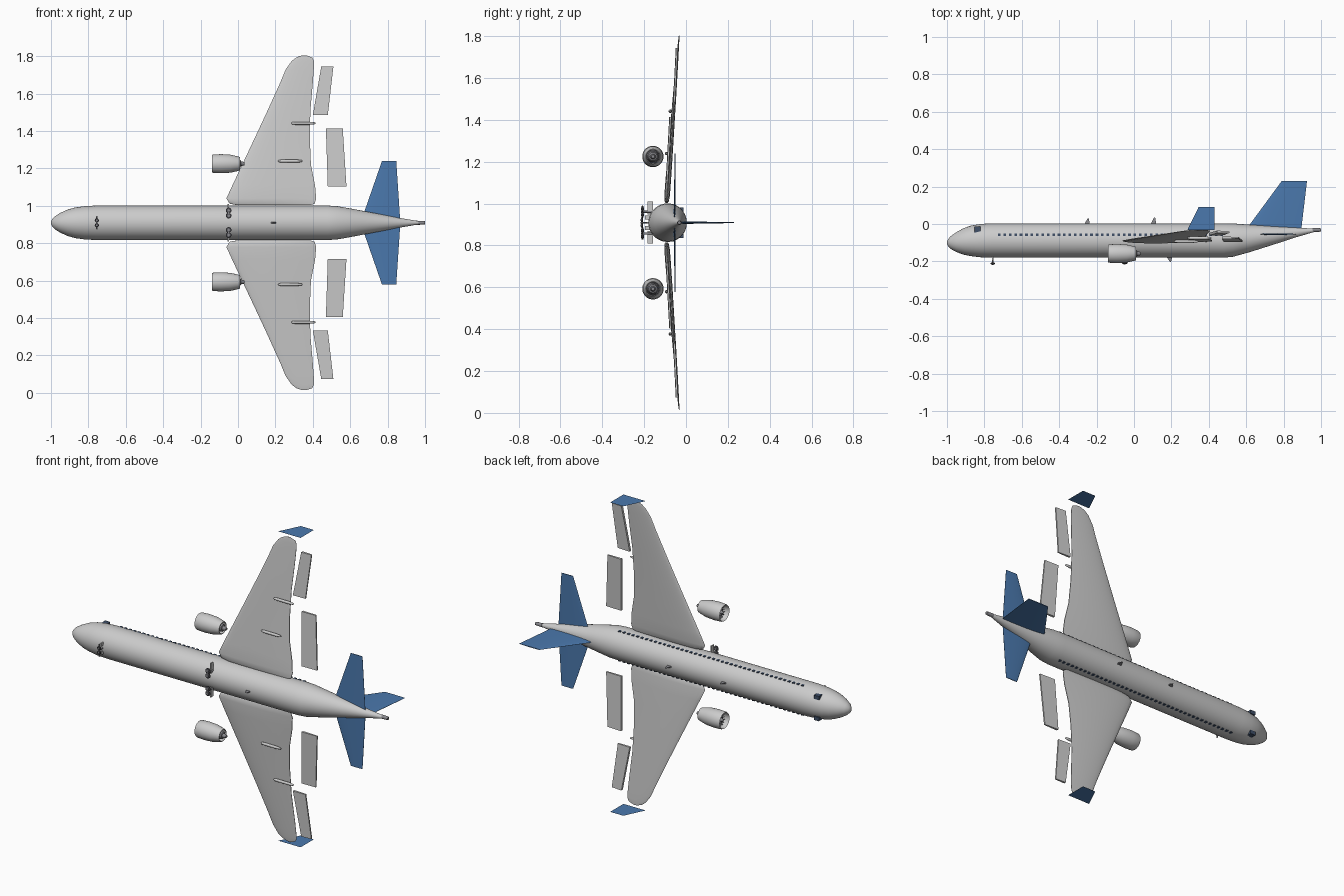
import bpy, bmesh, math
from mathutils import Vector

if "Cube" in bpy.data.objects:
    bpy.data.objects.remove(bpy.data.objects["Cube"])

C = 0.909   # height of the aircraft's centre plane (span runs along z, aircraft-up is +y)

def mat(name, col):
    m = bpy.data.materials.new(name)
    m.diffuse_color = (*col, 1)
    m.use_nodes = True
    m.node_tree.nodes["Principled BSDF"].inputs["Base Color"].default_value = m.diffuse_color
    return m
BLUE = mat("blue_paint", (0.07, 0.19, 0.42))
DARK = mat("dark_rubber", (0.06, 0.06, 0.07))
GLASS = mat("dark_glass", (0.05, 0.08, 0.14))
METAL = mat("grey_metal", (0.25, 0.25, 0.27))

def finish(name, bm, material=None, smooth=True):
    bmesh.ops.recalc_face_normals(bm, faces=bm.faces)
    me = bpy.data.meshes.new(name)
    bm.to_mesh(me)
    bm.free()
    ob = bpy.data.objects.new(name, me)
    bpy.context.collection.objects.link(ob)
    if material:
        me.materials.append(material)
    if smooth:
        bpy.context.view_layer.objects.active = ob
        ob.select_set(True)
        bpy.ops.object.shade_smooth_by_angle(angle=math.radians(35))
        ob.select_set(False)
    return ob

def loft(name, rings, material=None, loop=False, smooth=True):
    """Skin a list of point rings; caps the ends unless the rings form a loop."""
    bm = bmesh.new()
    vs = [[bm.verts.new(p) for p in r] for r in rings]
    n = len(rings[0])
    pairs = list(zip(vs, vs[1:])) + ([(vs[-1], vs[0])] if loop else [])
    for a, b in pairs:
        for i in range(n):
            j = (i + 1) % n
            bm.faces.new((a[i], a[j], b[j], b[i]))
    if not loop:
        bm.faces.new(vs[0])
        bm.faces.new(vs[-1])
    return finish(name, bm, material, smooth)

def ring(x, y, z, r, n=48, axis='x'):
    """Circle of radius r around an axis."""
    out = []
    for i in range(n):
        a = 2 * math.pi * i / n
        c, s = r * math.cos(a), r * math.sin(a)
        out.append((x, y + c, z + s) if axis == 'x' else (x + c, y, z + s))
    return out

def box(name, centre, size, material=None):
    x, y, z = centre
    a, b, c = (v / 2 for v in size)
    quad = lambda zz: [(x - a, y - b, zz), (x + a, y - b, zz), (x + a, y + b, zz), (x - a, y + b, zz)]
    return loft(name, [quad(z - c), quad(z + c)], material, smooth=False)

def foil(x0, x1, y, z, t, n=14):
    """Wing section: rounded leading edge, thin trailing edge."""
    up, low = [], []
    for i in range(n + 1):
        u = (1 - math.cos(math.pi * i / n)) / 2
        h = t * (1.9 * math.sqrt(u) * (1 - u) + 0.12 * u) / 1.5
        up.append((x0 + (x1 - x0) * u, y + h, z))
        low.append((x0 + (x1 - x0) * u, y - h, z))
    return up + low[:0:-1]

# Fuselage: x, centre y, radius
body = [(-1, -.1, .004), (-.995, -.1, .018), (-.98, -.099, .034), (-.95, -.097, .053), (-.91, -.093, .071),
        (-.87, -.09, .082), (-.82, -.089, .089), (-.76, -.088, .092), (.48, -.088, .092), (.53, -.086, .089),
        (.62, -.077, .073), (.75, -.061, .048), (.87, -.045, .025), (.97, -.033, .008)]
loft("fuselage", [ring(x, y, C, r) for x, y, r in body])
loft("tail_exhaust", [ring(x, -.032, C, r, 20) for x, r in ((.955, .011), (.99, .01), (1, .008))], METAL)

# Tail fin
def fin_ring(x0, x1, y, t):
    return [(p[0], y, C + p[1]) for p in foil(x0, x1, 0, 0, t)]
loft("tail_fin", [fin_ring(.58, .89, -.05, .013), fin_ring(.61, .896, -.015, .012), fin_ring(.79, .925, .23, .004)], BLUE)

# Antennas
for i, (x, y, tip) in enumerate(((-.25, 0, .03), (.105, 0, .035), (.19, -.177, -.203))):
    loft(f"antenna_{i}", [[(x - .015, y, C - .004), (x + .014, y, C - .004), (x + .014, y, C + .004), (x - .015, y, C + .004)],
                          [(x + .002, tip, C - .001), (x + .008, tip, C - .001), (x + .008, tip, C + .001), (x + .002, tip, C + .001)]],
         METAL, smooth=False)

# Wing planform: distance from centre, leading x, trailing x, half thickness
wing = [(.095, -.01, .39, .012), (.102, -.045, .41, .02), (.13, -.062, .418, .026), (.2, -.03, .412, .026),
        (.31, .022, .39, .024), (.45, .088, .384, .02), (.6, .158, .387, .016), (.75, .226, .4, .011),
        (.82, .255, .405, .008), (.865, .287, .406, .006), (.884, .312, .397, .004), (.895, .342, .365, .002)]
wing_y = lambda d: -.1 + .067 * d / .895

for s, side in ((1, "left"), (-1, "right")):
    Z = lambda d: C + s * d
    loft(f"wing_{side}", [foil(a, b, wing_y(d), Z(d), t) for d, a, b, t in wing])

    # Detached flaps
    def slab(a, b, y, d):
        return [(a, y - .007, Z(d)), (b, y - .005, Z(d)), (b, y + .003, Z(d)), (a, y + .007, Z(d))]
    loft(f"inner_flap_{side}", [slab(.48, .58, -.09, .193), slab(.47, .56, -.073, .505)], smooth=False)
    loft(f"outer_flap_{side}", [slab(.40, .48, -.055, .575), slab(.445, .51, -.042, .835)], smooth=False)

    # Winglet plate
    bm = bmesh.new()
    bm.faces.new([bm.verts.new((x, y, Z(.909))) for x, y in ((.285, -.033), (.43, -.033), (.43, .09), (.345, .09))])
    finish(f"winglet_{side}", bm, BLUE, False)

    # Tailplane
    loft(f"tailplane_{side}", [foil(.655, .868, -.055, Z(.0), .009), foil(.77, .846, -.052, Z(.331), .004)], BLUE)

    # Flap track fairings
    for k, x, d, y in ((0, .28, .33, -.093), (1, .35, .532, -.075)):
        loft(f"flap_fairing_{side}_{k}", [ring(x + .065 * u, y, Z(d), .008 * f, 16)
             for u, f in ((-1, .3), (-.93, .75), (-.7, 1), (.5, 1), (.9, .7), (1, .3))])

    # Engine: cowl, fan, spinner, core cone
    ez, ey = Z(.316), -.158
    cowl = ((-.135, .043), (-.14, .046), (-.132, .049), (-.09, .051), (-.04, .048), (0, .039), (.012, .035),
            (.012, .032), (-.03, .041), (-.1, .042))
    loft(f"engine_cowl_{side}", [ring(x, ey, ez, r, 40) for x, r in cowl], loop=True)
    loft(f"fan_disc_{side}", [ring(x, ey, ez, .0425, 32) for x in (-.1, -.094)], DARK)
    loft(f"spinner_{side}", [ring(x, ey, ez, r, 20) for x, r in ((-.135, .001), (-.126, .008), (-.1, .014))], METAL)
    loft(f"core_cone_{side}", [ring(x, ey, ez, r, 24) for x, r in
         ((-.094, .03), (-.01, .026), (.013, .02), (.016, .013), (.036, .008))], METAL)
    bm = bmesh.new()
    for i in range(16):
        a = 2 * math.pi * i / 16
        rad, tan = Vector((0, math.cos(a), math.sin(a))), Vector((0, -math.sin(a), math.cos(a)))
        o = Vector((0, ey, ez))
        bm.faces.new([bm.verts.new(o + rad * r + tan * w + Vector((x, 0, 0)))
                      for r, w, x in ((.012, -.001, -.112), (.042, -.004, -.116), (.042, .004, -.103), (.012, .001, -.103))])
    finish(f"fan_blades_{side}", bm, METAL, False)

    # Cockpit window and cabin windows
    box(f"cockpit_window_{side}", (-.838, -.03, Z(.062)), (.032, .034, .022), GLASS)
    for i in range(42):
        box(f"cabin_window_{side}_{i}", (-.72 + .029 * i, -.058, Z(.085)), (.014, .016, .008), GLASS)

    # Landing gear: struts, axles, flat-lying wheels, doors
    def wheel(name, x, y, d, r):
        loft(name, [ring(x, y + u, Z(d), r * f, 24, 'y') for u, f in
             ((-.005, .75), (-.003, 1), (.003, 1), (.005, .75))], DARK)
        loft(name + "_hub", [ring(x, y + u, Z(d), r * .45, 16, 'y') for u in (-.0065, .0065)], METAL)
    wheel(f"nose_wheel_{side}", -.755, -.211, .013, .011)
    for k, d in enumerate((.038, .066)):
        wheel(f"main_wheel_{side}_{k}", -.05, -.208, d, .015)
    loft(f"main_strut_{side}", [ring(-.05, y, Z(.052), .005, 16, 'y') for y in (-.14, -.216)], METAL)
    box(f"main_axle_{side}", (-.05, -.208, Z(.052)), (.006, .006, .05), METAL)
    box(f"main_door_{side}", (-.052, -.17, Z(.07)), (.006, .026, .06))
    box(f"nose_door_{side}", (-.755, -.185, Z(.025)), (.006, .02, .018))

loft("nose_strut", [ring(-.755, y, C, .004, 16, 'y') for y in (-.16, -.218)], METAL)
box("nose_axle", (-.755, -.211, C), (.005, .005, .074), METAL)
